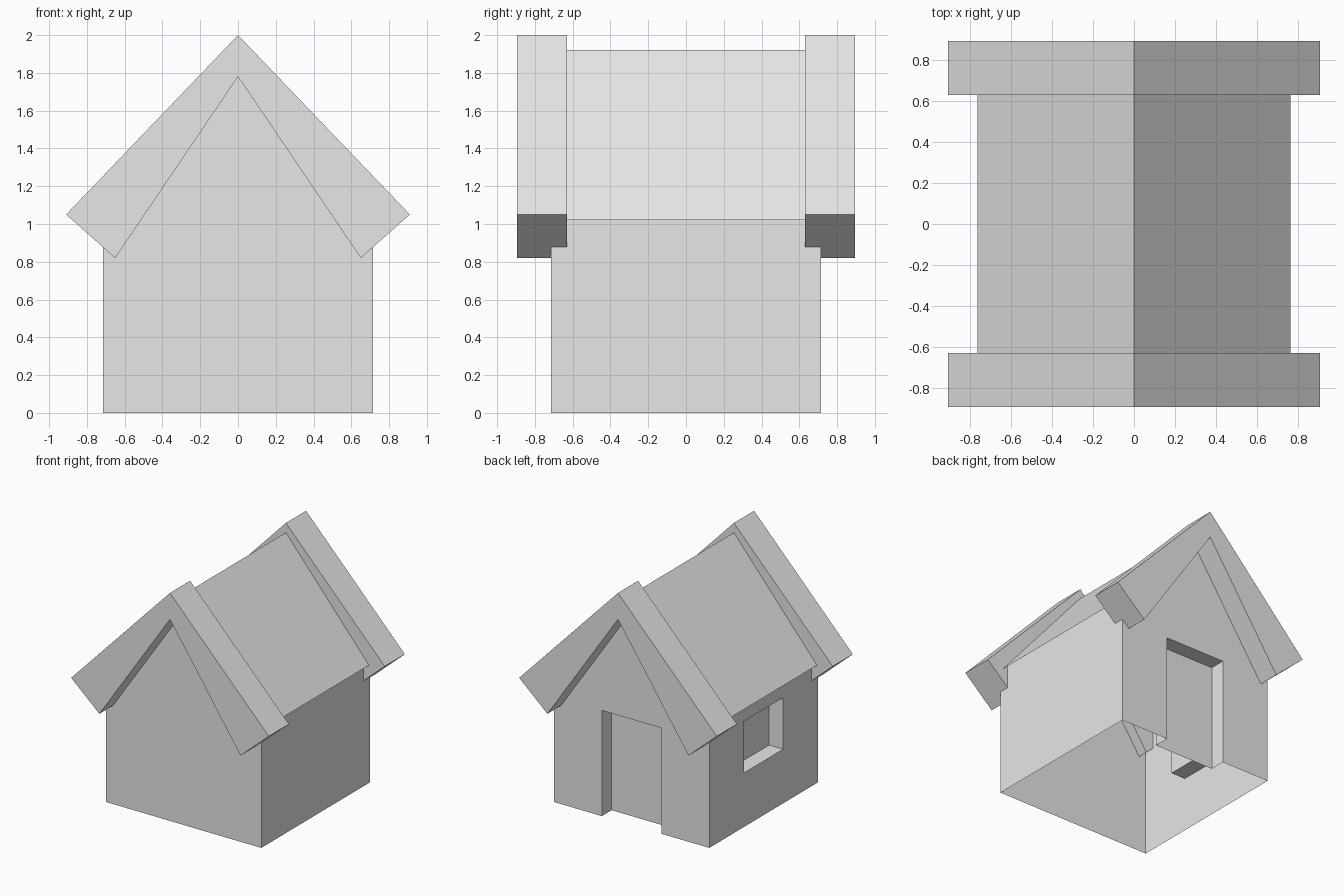
import bpy
import bmesh

cube = bpy.data.objects.get("Cube")
if cube:
    bpy.data.objects.remove(cube, do_unlink=True)

HALF = 0.715        # half width of the walls
EAVE_X, EAVE_Z, RIDGE_Z = 0.765, 1.02, 1.92
ROOF_END = 0.63     # where the roof meets the gable boards
RECESS = 0.13       # depth of door and window
OPEN_TOP = 0.88

grey = bpy.data.materials.new("plain_grey")
grey.use_nodes = True
color = (0.8, 0.8, 0.8, 1)
grey.diffuse_color = color
grey.node_tree.nodes["Principled BSDF"].inputs["Base Color"].default_value = color


def finish(name, bm):
    """Turn a bmesh into a linked object."""
    mesh = bpy.data.meshes.new(name)
    bm.to_mesh(mesh)
    bm.free()
    mesh.materials.append(grey)
    obj = bpy.data.objects.new(name, mesh)
    bpy.context.collection.objects.link(obj)
    return obj


def mirrored(right_side):
    """Close a profile by mirroring it; points on x = 0 are kept once."""
    return right_side + [(-x, z) for x, z in reversed(right_side) if x > 0]


def prism(name, profile, y0, y1):
    """Extrude an x-z profile along y."""
    bm = bmesh.new()
    face = bm.faces.new([bm.verts.new((x, y0, z)) for x, z in profile])
    side = bmesh.ops.extrude_face_region(bm, geom=[face])["geom"]
    moved = [v for v in side if isinstance(v, bmesh.types.BMVert)]
    bmesh.ops.translate(bm, verts=moved, vec=(0, y1 - y0, 0))
    bmesh.ops.recalc_face_normals(bm, faces=bm.faces)
    return finish(name, bm)


def box_cutter(name, x0, x1, y0, y1, z0, z1):
    cutter = prism(name, [(x0, z0), (x1, z0), (x1, z1), (x0, z1)], y0, y1)
    cutter.hide_render = True
    return cutter


# Walls: gabled block with a recessed back door and a recessed side window
pitch = (RIDGE_Z - EAVE_Z) / EAVE_X
wall_top = RIDGE_Z - pitch * HALF
walls = prism("walls", mirrored([(0, RIDGE_Z), (HALF, wall_top), (HALF, 0)]), -HALF, HALF)
cutters = [
    box_cutter("door_cutter", -0.275, 0.275, HALF - RECESS, 1, -0.2, OPEN_TOP),
    box_cutter("window_cutter", -1, RECESS - HALF, -0.257, 0.257, 0.45, OPEN_TOP),
]
for cutter in cutters:
    mod = walls.modifiers.new(cutter.name, 'BOOLEAN')
    mod.operation = 'DIFFERENCE'
    mod.solver = 'EXACT'
    mod.object = cutter
depsgraph = bpy.context.evaluated_depsgraph_get()
cut_mesh = bpy.data.meshes.new_from_object(walls.evaluated_get(depsgraph))
walls.modifiers.clear()
walls.data = cut_mesh
for cutter in cutters:
    bpy.data.objects.remove(cutter, do_unlink=True)

# Open the floor and the top so the house is a hollow shell
bm = bmesh.new()
bm.from_mesh(walls.data)
bm.normal_update()
open_faces = [f for f in bm.faces
              if f.calc_center_median().z < 0.01
              or (f.normal.z > 0.3 and f.calc_center_median().z > 1)]
bmesh.ops.delete(bm, geom=open_faces, context='FACES')
bm.to_mesh(walls.data)
bm.free()

# Roof: two thin sloping sheets
bm = bmesh.new()
for s in (-1, 1):
    corners = [(0, -ROOF_END, RIDGE_Z), (s * EAVE_X, -ROOF_END, EAVE_Z),
               (s * EAVE_X, ROOF_END, EAVE_Z), (0, ROOF_END, RIDGE_Z)]
    if s < 0:
        corners.reverse()
    bm.faces.new([bm.verts.new(c) for c in corners])
bmesh.ops.remove_doubles(bm, verts=bm.verts, dist=0.001)
finish("roof", bm)

# Gable boards: tapered chevrons over both ends
chevron = [(0, 2), (0.91, 1.05), (0.65, 0.82), (0, 1.78),
           (-0.65, 0.82), (-0.91, 1.05)]
prism("front_gable_board", chevron, -0.895, -ROOF_END)
prism("back_gable_board", chevron, ROOF_END, 0.895)
